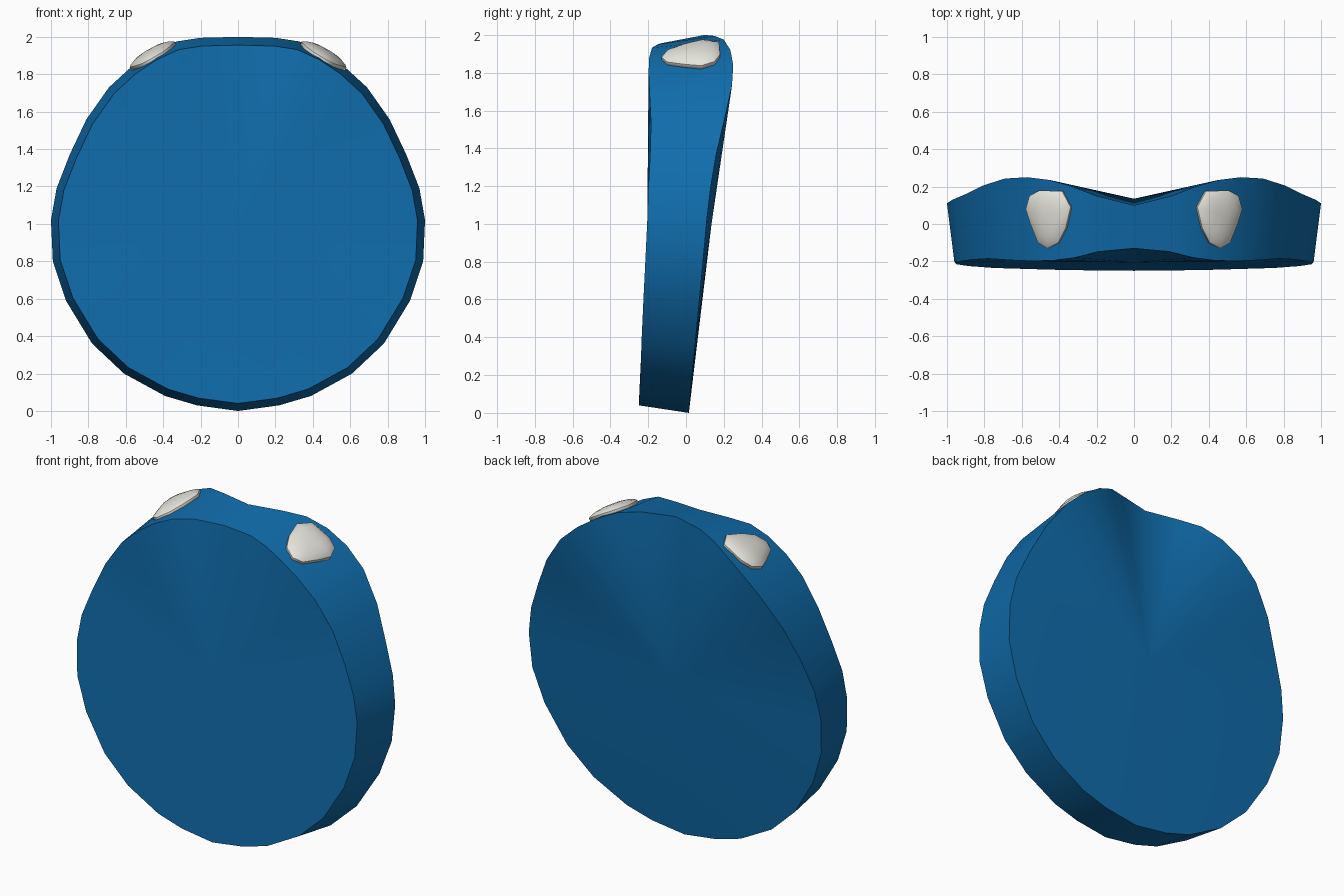
import bpy
import bmesh
from mathutils import Vector

if "Cube" in bpy.data.objects:
    bpy.data.objects.remove(bpy.data.objects["Cube"], do_unlink=True)


def make_material(name, color):
    mat = bpy.data.materials.new(name)
    mat.use_nodes = True
    mat.diffuse_color = color
    mat.node_tree.nodes["Principled BSDF"].inputs["Base Color"].default_value = color
    return mat


def finish(bm, name, mat):
    """Turn a bmesh into a smooth shaded object with one material."""
    bmesh.ops.recalc_face_normals(bm, faces=bm.faces[:])
    for face in bm.faces:
        face.smooth = True
    mesh = bpy.data.meshes.new(name)
    bm.to_mesh(mesh)
    bm.free()
    mesh.materials.append(mat)
    obj = bpy.data.objects.new(name, mesh)
    bpy.context.collection.objects.link(obj)
    return obj


def add_ring(bm, points):
    return [bm.verts.new(p) for p in points]


def bridge(bm, a, b):
    count = len(a)
    for i in range(count):
        j = (i + 1) % count
        bm.faces.new((a[i], a[j], b[j], b[i]))


def fan(bm, ring, center):
    tip = bm.verts.new(center)
    for i, vert in enumerate(ring):
        bm.faces.new((vert, ring[(i + 1) % len(ring)], tip))


blue = make_material("body blue", (0.005, 0.15, 0.41, 1))
white = make_material("eye white", (0.78, 0.77, 0.71, 1))

# Half outline of the body from bottom to top: x, z, back y, front y
HALF = [
    (0, 0, .015, -.25), (.22, .03, .018, -.248), (.39, .08, .022, -.246),
    (.61, .2, .033, -.24), (.78, .36, .048, -.235), (.92, .59, .07, -.225),
    (.99, .8, .09, -.215), (1, 1.02, .11, -.205), (.97, 1.19, .13, -.2),
    (.9, 1.37, .16, -.19), (.81, 1.56, .205, -.185), (.69, 1.73, .243, -.193),
    (.57, 1.84, .25, -.198), (.45, 1.92, .235, -.195), (.33, 1.975, .2, -.18),
    (.2, 1.995, .15, -.148), (0, 2, .1, -.13),
]
outline = HALF + [(-x, z, b, f) for x, z, b, f in HALF[-2:0:-1]]

# Body: a dished disc with a slightly smaller front rim
bm = bmesh.new()
back = add_ring(bm, [(x, b, z) for x, z, b, f in outline])
front = add_ring(bm, [(x * .96, f, z * .958 + .04) for x, z, b, f in outline])
bridge(bm, back, front)
for ring in (back, front):
    for i, vert in enumerate(ring):
        bm.edges.get((vert, ring[(i + 1) % len(ring)])).smooth = False
top = len(HALF) - 1
bm.edges.get((back[top], front[top])).smooth = False
fan(bm, back, (0, .135, 1))
fan(bm, front, (0, -.205, 1))
finish(bm, "body", blue)

# Eyes: shallow domes that follow the slope of the upper rim
EYE = [(.5, .18), (.38, .175), (.335, .09), (.36, -.02), (.4, -.1),
       (.46, -.13), (.51, -.1), (.55, 0), (.575, .08), (.555, .15)]
EYE_CENTER = Vector((.455, .04))
LAYERS = [(1, -.02), (1, .01), (.93, .018), (.7, .031), (.38, .038)]


def on_rim(x, y, lift, side):
    d = x - .45
    z = 1.897 - .56 * d - .35 * d * d + .12 * (y - .02)
    return Vector((side * (x + lift * .45), y, z + lift * .88))


def make_eye(name, side):
    bm = bmesh.new()
    rings = []
    for scale, lift in LAYERS:
        flat = [EYE_CENTER.lerp(Vector(p), scale) for p in EYE]
        rings.append(add_ring(bm, [on_rim(p.x, p.y, lift, side) for p in flat]))
    for low, high in zip(rings, rings[1:]):
        bridge(bm, low, high)
    fan(bm, rings[-1], on_rim(EYE_CENTER.x, EYE_CENTER.y, .04, side))
    fan(bm, rings[0], on_rim(EYE_CENTER.x, EYE_CENTER.y, -.02, side))
    for a, b in zip(rings[1], rings[1][1:] + rings[1][:1]):
        bm.edges.get((a, b)).smooth = False
    finish(bm, name, white)


make_eye("left_eye", 1)
make_eye("right_eye", -1)
